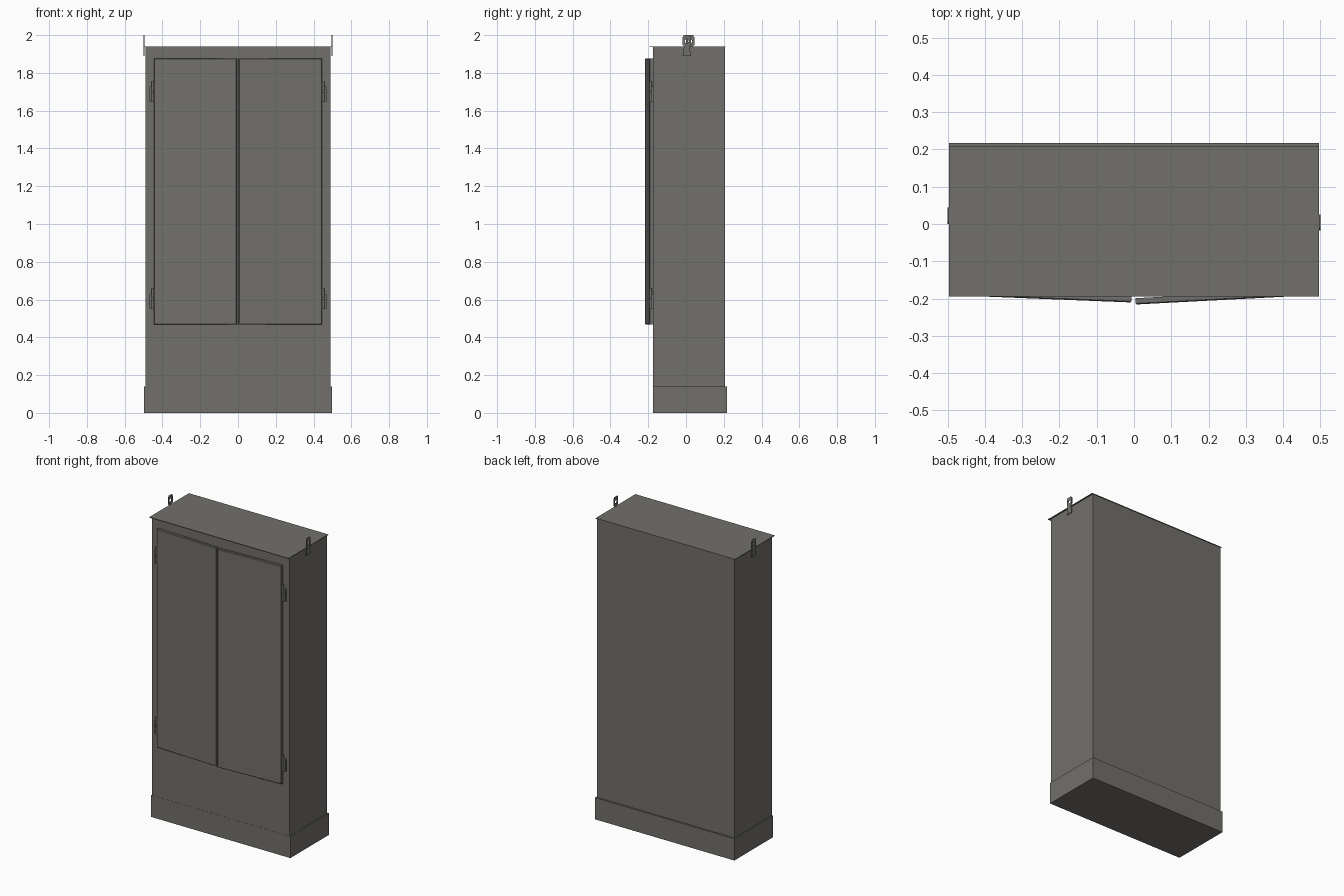
import bpy, bmesh, math
from mathutils import Matrix, Vector

if "Cube" in bpy.data.objects:
    bpy.data.objects.remove(bpy.data.objects["Cube"])

grey = bpy.data.materials.new("warm_grey_paint")
grey.diffuse_color = (0.168, 0.162, 0.148, 1)
grey.use_nodes = True
grey.node_tree.nodes["Principled BSDF"].inputs["Base Color"].default_value = grey.diffuse_color


def finish(name, bm):
    bmesh.ops.recalc_face_normals(bm, faces=bm.faces)
    mesh = bpy.data.meshes.new(name)
    bm.to_mesh(mesh)
    bm.free()
    mesh.materials.append(grey)
    ob = bpy.data.objects.new(name, mesh)
    bpy.context.collection.objects.link(ob)
    return ob


def add_box(bm, lo, hi):
    lo, hi = Vector(lo), Vector(hi)
    mat = Matrix.Translation((lo + hi) / 2) @ Matrix.Diagonal((hi - lo).to_4d())
    return bmesh.ops.create_cube(bm, size=1, matrix=mat)["verts"]


def box(name, lo, hi):
    bm = bmesh.new()
    add_box(bm, lo, hi)
    return finish(name, bm)


# Main shell, plinth and overhanging lid
box("cabinet_body", (-0.49, -0.175, 0.13), (0.489, 0.207, 1.936))
box("plinth", (-0.497, -0.176, 0), (0.497, 0.217, 0.14))
box("lid", (-0.497, -0.194, 1.936), (0.497, 0.21, 1.94))


# Doors: thin panels standing slightly ajar around their outer edges
def door(name, side, width, angle):
    bm = bmesh.new()
    x0, x1 = sorted((0, -side * width))
    add_box(bm, (x0, -0.017, 0.468), (x1, 0, 1.877))
    front = [e for e in bm.edges if all(v.co.y < -0.01 for v in e.verts)]
    bmesh.ops.bevel(bm, geom=front, offset=0.003, segments=1, affect='EDGES')
    bm.transform(Matrix.Translation((side * 0.444, -0.176, 0))
                 @ Matrix.Rotation(math.radians(side * angle), 4, 'Z'))
    return finish(name, bm)


door("left_door", -1, 0.438, 2.3)
door("right_door", 1, 0.441, 3.0)

# Hinges: two-part barrel with a leaf on the frame
for side, label in ((-1, "left"), (1, "right")):
    for z, level in ((0.605, "lower"), (1.702, "upper")):
        bm = bmesh.new()
        for z0, z1 in ((z - 0.053, z - 0.002), (z + 0.002, z + 0.053)):
            bmesh.ops.create_cone(
                bm, cap_ends=True, segments=12, radius1=0.007, radius2=0.007,
                depth=z1 - z0,
                matrix=Matrix.Translation((side * 0.452, -0.187, (z0 + z1) / 2)))
        xs = sorted((side * 0.446, side * 0.468))
        add_box(bm, (xs[0], -0.184, z - 0.053), (xs[1], -0.174, z + 0.025))
        hinge = finish(f"{label}_{level}_hinge", bm)
        for p in hinge.data.polygons:
            p.use_smooth = len(p.vertices) == 4 and abs(p.normal.z) < 0.5
        hinge.data.set_sharp_from_angle(angle=math.radians(35))


# Lifting lugs: upright plates with a round eye near the top
def lug(name, side, yc):
    n, eye_z = 16, 1.968
    bm = bmesh.new()
    inner, outer = [], []
    for i in range(n):
        a = 2 * math.pi * (i + 0.5) / n
        c, s = math.cos(a), math.sin(a)
        inner.append(bm.verts.new((0, yc + 0.011 * c, eye_z + 0.011 * s)))
        k = max(abs(c), abs(s))
        top = 0.032 if s > 0 else 0.028
        outer.append(bm.verts.new((0, yc + 0.022 * c / k, eye_z + top * s / k)))
    for i in range(n):
        j = (i + 1) % n
        bm.faces.new((inner[i], inner[j], outer[j], outer[i]))
    # Shank running down the cabinet side
    lower = [v for v in outer if abs(v.co.z - (eye_z - 0.028)) < 1e-5]
    lower.sort(key=lambda v: v.co.y)
    base = [bm.verts.new((0, y, 1.89)) for y in (yc - 0.022, yc + 0.022)]
    bm.faces.new([base[0], base[1]] + lower[::-1])
    ext = bmesh.ops.extrude_face_region(bm, geom=list(bm.faces))
    moved = [v for v in ext["geom"] if isinstance(v, bmesh.types.BMVert)]
    bmesh.ops.translate(bm, verts=moved, vec=(side * 0.004, 0, 0))
    bmesh.ops.translate(bm, verts=bm.verts, vec=(side * 0.496, 0, 0))
    return finish(name, bm)


lug("left_lifting_lug", -1, 0.022)
lug("right_lifting_lug", 1, 0.004)
